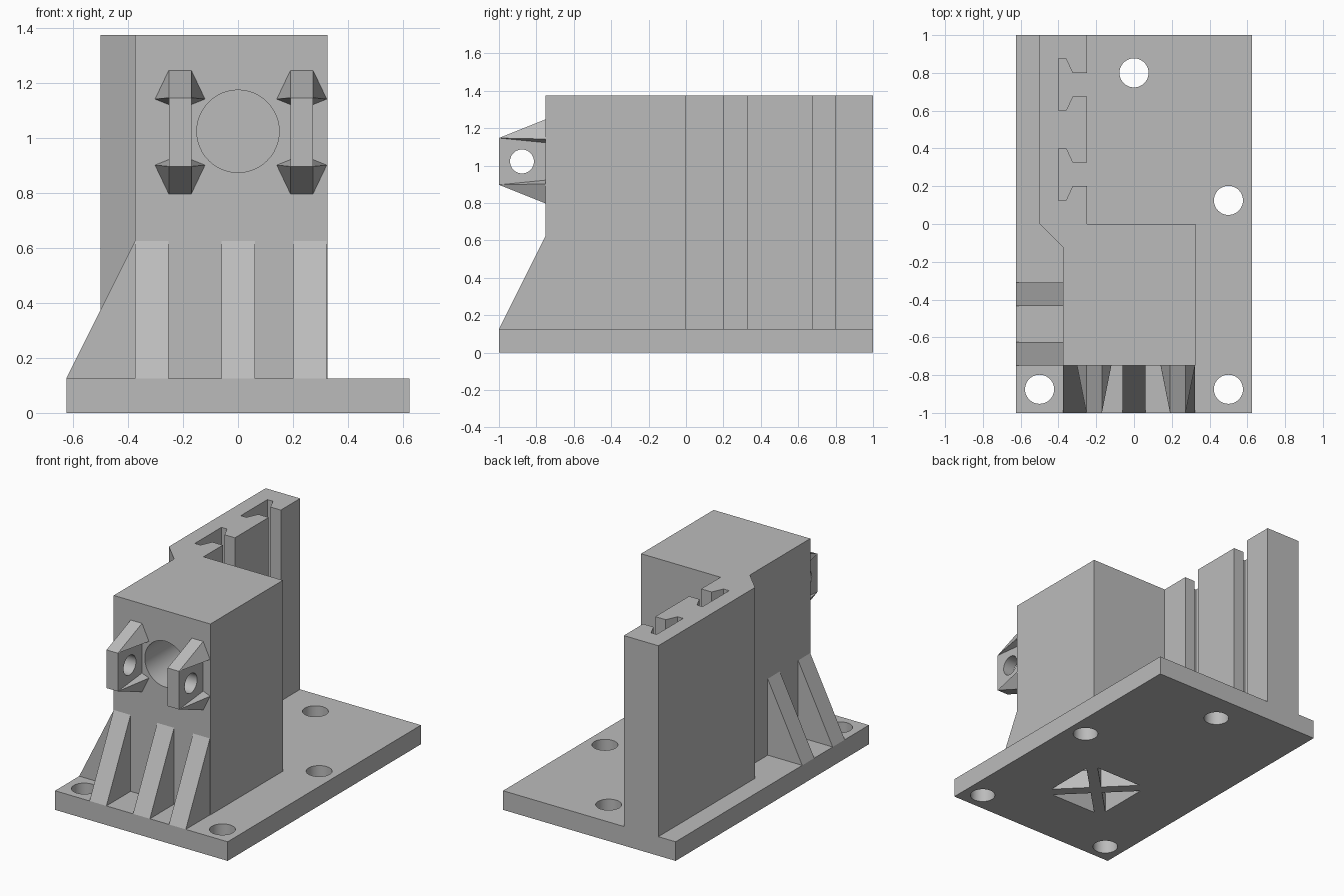
import bpy, bmesh, math
from mathutils import Vector, Matrix

cube = bpy.data.objects.get("Cube")
if cube:
    bpy.data.objects.remove(cube, do_unlink=True)

grey = bpy.data.materials.new("light grey")
grey.use_nodes = True
grey.diffuse_color = (0.5, 0.5, 0.5, 1)
grey.node_tree.nodes["Principled BSDF"].inputs["Base Color"].default_value = (0.5, 0.5, 0.5, 1)


def finish(bm, name):
    bmesh.ops.recalc_face_normals(bm, faces=bm.faces)
    mesh = bpy.data.meshes.new(name)
    bm.to_mesh(mesh)
    bm.free()
    mesh.materials.append(grey)
    ob = bpy.data.objects.new(name, mesh)
    bpy.context.collection.objects.link(ob)
    return ob


def prism(name, points, offset):
    """Extrude a closed loop of 3D points by an offset."""
    bm = bmesh.new()
    face = bm.faces.new([bm.verts.new(p) for p in points])
    out = bmesh.ops.extrude_face_region(bm, geom=[face])
    moved = [v for v in out["geom"] if isinstance(v, bmesh.types.BMVert)]
    bmesh.ops.translate(bm, verts=moved, vec=offset)
    return finish(bm, name)


def box(name, x0, x1, y0, y1, z0, z1):
    return prism(name, [(x0, y0, z0), (x1, y0, z0), (x1, y1, z0), (x0, y1, z0)], (0, 0, z1 - z0))


def rod(center, radius, depth, axis):
    bm = bmesh.new()
    turn = Vector((0, 0, 1)).rotation_difference(Vector(axis)).to_matrix().to_4x4()
    bmesh.ops.create_cone(bm, cap_ends=True, segments=48, radius1=radius, radius2=radius,
                          depth=depth, matrix=Matrix.Translation(center) @ turn)
    return finish(bm, "cutter")


def select(ob):
    bpy.ops.object.select_all(action="DESELECT")
    ob.select_set(True)
    bpy.context.view_layer.objects.active = ob


def cut(ob, cutters):
    for c in cutters:
        c.hide_render = True
        mod = ob.modifiers.new("cut", "BOOLEAN")
        mod.operation, mod.solver, mod.object = "DIFFERENCE", "EXACT", c
        select(ob)
        bpy.ops.object.modifier_apply(modifier=mod.name)
        bpy.data.objects.remove(c, do_unlink=True)
    select(ob)
    bpy.ops.object.shade_smooth_by_angle(angle=math.radians(30))


BASE, TOP = 0.125, 1.375

# Base plate with bolt holes and a square opening crossed by diagonal bars
base = box("base_plate", -0.625, 0.625, -1, 1, 0, BASE)
cutters = [rod((x, y, 0.06), 0.077, 0.4, (0, 0, 1))
           for x, y in [(0, 0.8), (0.5, 0.125), (0.5, -0.875), (-0.5, -0.875)]]
half, gap = 0.22, 0.05
for k in range(4):
    turn = Matrix.Translation((0, -0.37, -0.05)) @ Matrix.Rotation(k * math.pi / 2, 4, "Z")
    tri = [(half, gap - half, 0), (half, half - gap, 0), (gap, 0, 0)]
    cutters.append(prism("cutter", [turn @ Vector(p) for p in tri], (0, 0, 0.3)))
cut(base, cutters)

# Column and slotted rail wall, one profile extruded upward
slot = [(-0.25, 0.125), (-0.325, 0.125), (-0.36, 0.2), (-0.4, 0.2),
        (-0.4, -0.075), (-0.36, -0.075), (-0.325, 0), (-0.25, 0)]
outline = [(-0.375, -0.75), (0.325, -0.75), (0.325, 0), (-0.25, 0)]
for y in (0.2, 0.675):
    outline += [(px, y + py) for px, py in reversed(slot)]
outline += [(-0.25, 1), (-0.5, 1), (-0.5, 0), (-0.375, -0.125)]
body = prism("column_and_rail_wall", [(x, y, BASE) for x, y in outline], (0, 0, TOP - BASE))
cut(body, [box("cutter", -half, half, -0.37 - half, -0.37 + half, 0, 0.75),
           rod((0, -0.5, 1.025), 0.15, 0.8, (0, 1, 0))])

# Sloped ribs on the front and on the right side
for i, x in enumerate((-0.375, -0.06, 0.2)):
    prism(f"front_rib_{i + 1}", [(x, -1, BASE), (x, -0.75, BASE), (x, -0.75, 0.625)], (0.122, 0, 0))
for i, y in enumerate((-0.75, -0.435)):
    prism(f"side_rib_{i + 1}", [(-0.625, y, BASE), (-0.375, y, BASE), (-0.375, y, 0.625)], (0, 0.125, 0))


# Pivot lugs: drilled plate with a flared gusset above and below
def gusset(name, x, side):
    bm = bmesh.new()
    for s in (-1, 1):
        for w, y, z in [(0.041, -1, 0.125), (0.041, -0.75, 0.225), (0.091, -0.75, 0.12), (0.041, -0.75, 0.1)]:
            bm.verts.new((x + s * w, y, 1.022 + side * z))
    bmesh.ops.convex_hull(bm, input=bm.verts)
    bmesh.ops.dissolve_limit(bm, angle_limit=0.01, verts=bm.verts, edges=bm.edges)
    finish(bm, name)


for label, x in (("right", -0.211), ("left", 0.232)):
    plate = box(f"{label}_lug_plate", x - 0.041, x + 0.041, -1, -0.75, 0.897, 1.147)
    cut(plate, [rod((x, -0.877, 1.022), 0.064, 0.3, (1, 0, 0))])
    gusset(f"{label}_lug_upper_gusset", x, 1)
    gusset(f"{label}_lug_lower_gusset", x, -1)
